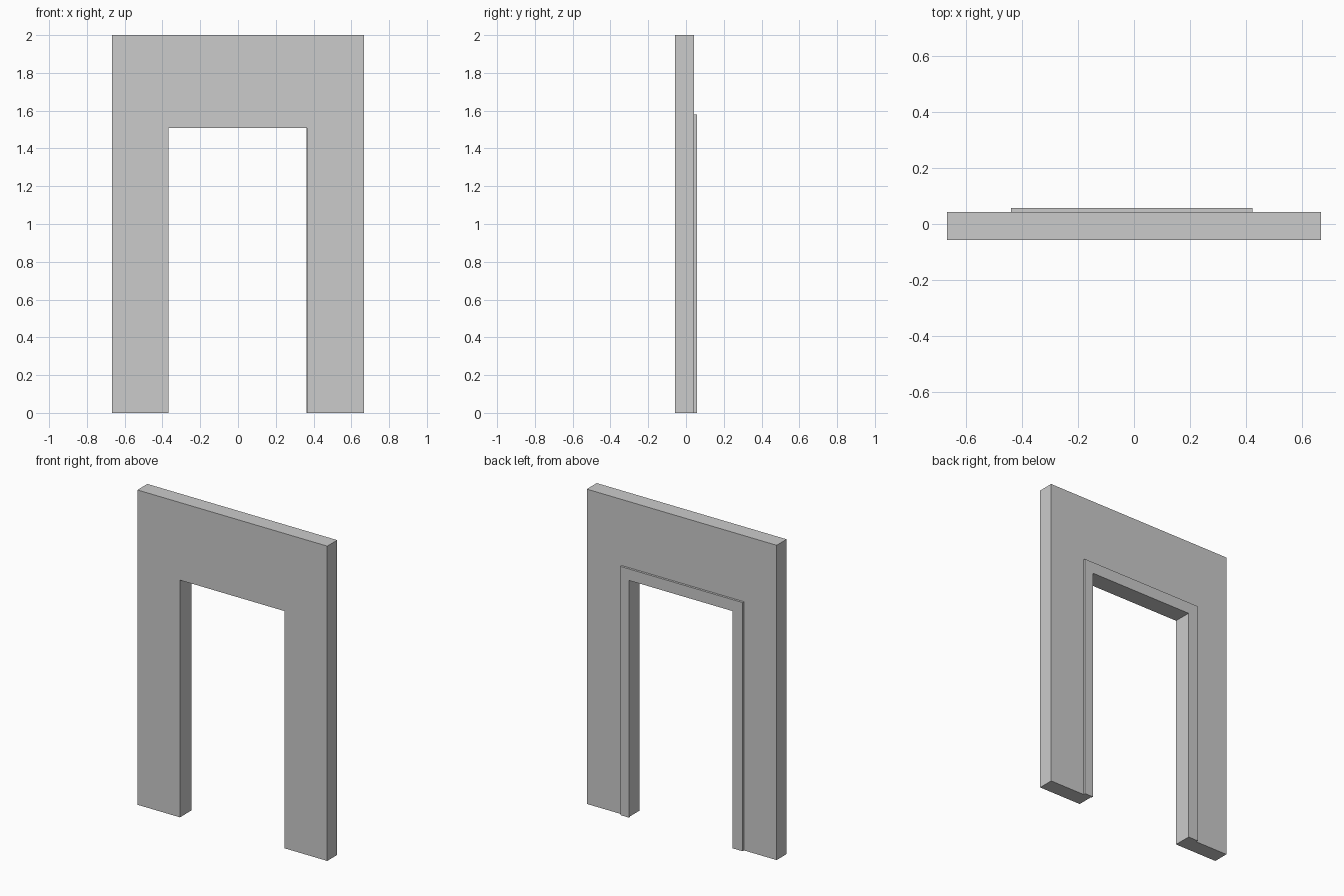
import bpy, bmesh

if "Cube" in bpy.data.objects:
    bpy.data.objects.remove(bpy.data.objects["Cube"])


def arch(name, outer, inner, y0, y1):
    """Extrude an upside-down U profile; outer and inner are (left, right, top)."""
    (ol, o_r, ot), (il, ir, it) = outer, inner
    profile = [(ol, 0), (il, 0), (il, it), (ir, it),
               (ir, 0), (o_r, 0), (o_r, ot), (ol, ot)]
    bm = bmesh.new()
    face = bm.faces.new([bm.verts.new((x, y0, z)) for x, z in profile])
    ext = bmesh.ops.extrude_face_region(bm, geom=[face], use_keep_orig=True)
    verts = [g for g in ext["geom"] if isinstance(g, bmesh.types.BMVert)]
    bmesh.ops.translate(bm, verts=verts, vec=(0, y1 - y0, 0))
    bmesh.ops.recalc_face_normals(bm, faces=bm.faces)
    mesh = bpy.data.meshes.new(name)
    bm.to_mesh(mesh)
    bm.free()
    obj = bpy.data.objects.new(name, mesh)
    bpy.context.collection.objects.link(obj)
    return obj


# Wall panel with the doorway opening
arch("wall", (-0.667, 0.667, 2.0), (-0.368, 0.366, 1.507), -0.057, 0.043)

# Thin trim around the opening on the back, slightly off centre
arch("door_trim", (-0.438, 0.422, 1.58), (-0.368, 0.362, 1.507), 0.043, 0.057)
